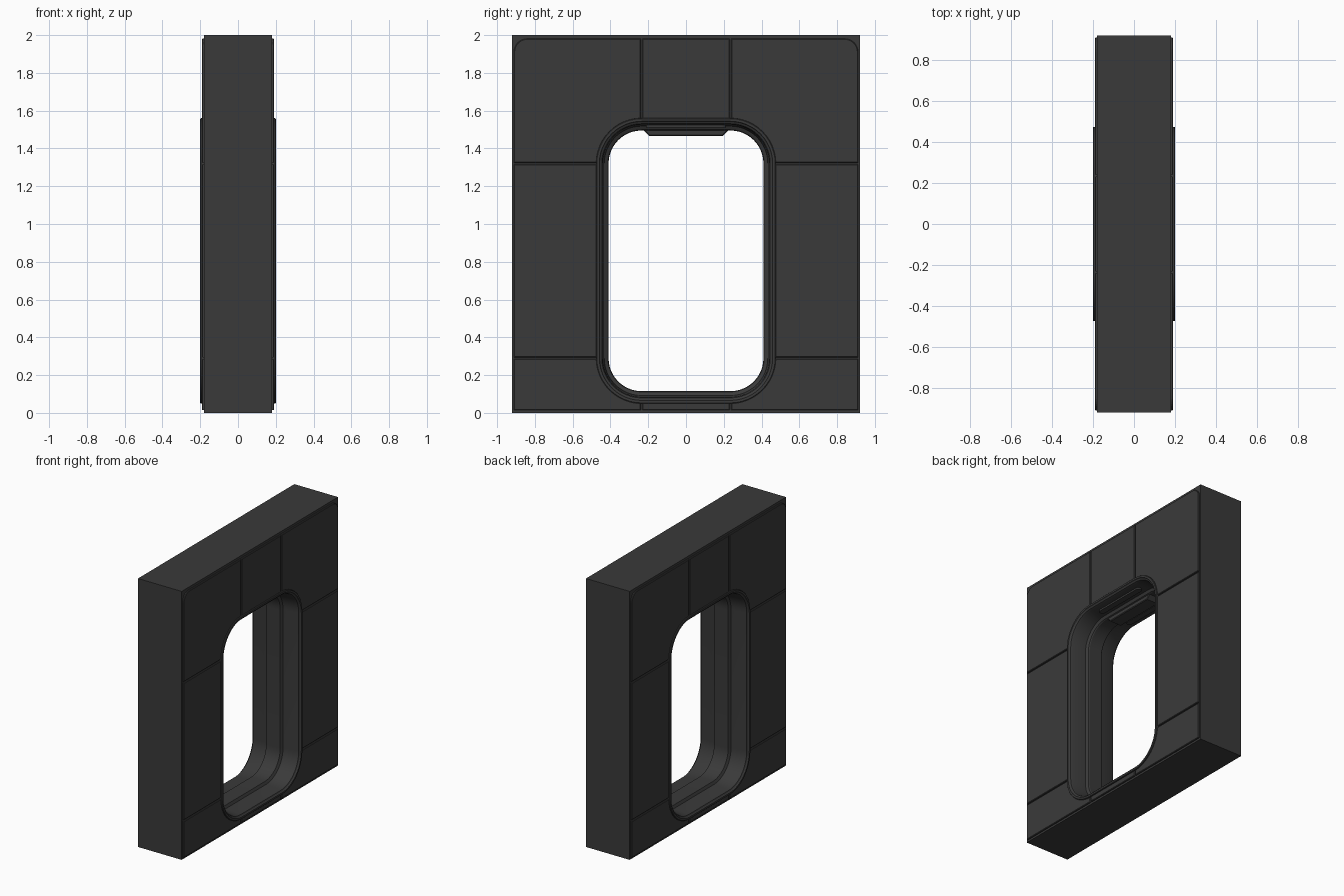
import bpy, bmesh, math

if "Cube" in bpy.data.objects:
    bpy.data.objects.remove(bpy.data.objects["Cube"])

mat = bpy.data.materials.new("dark_metal")
mat.diffuse_color = (0.042, 0.042, 0.042, 1)
mat.use_nodes = True
mat.node_tree.nodes["Principled BSDF"].inputs["Base Color"].default_value = mat.diffuse_color

CY, ZT, ZB, R = 0.235, 1.32, 0.29, 0.24   # corner arc centres and outer frame radius
N = 12                                    # segments per corner


def arc(cy, cz, r, a0, a1, n=N):
    return [(cy + r * math.cos(math.radians(a0 + (a1 - a0) * i / n)),
             cz + r * math.sin(math.radians(a0 + (a1 - a0) * i / n))) for i in range(n + 1)]


def opening(r):
    return (arc(CY, ZT, r, 0, 90) + arc(-CY, ZT, r, 90, 180)
            + arc(-CY, ZB, r, 180, 270) + arc(CY, ZB, r, 270, 360))


def finish(bm, name, mirror=(False, False), smooth=False):
    bmesh.ops.recalc_face_normals(bm, faces=bm.faces)
    me = bpy.data.meshes.new(name)
    bm.to_mesh(me)
    bm.free()
    me.materials.append(mat)
    ob = bpy.data.objects.new(name, me)
    bpy.context.collection.objects.link(ob)
    if any(mirror):
        m = ob.modifiers.new("Mirror", 'MIRROR')
        m.use_axis = (mirror[0], mirror[1], False)
        m.use_mirror_merge = False
    if smooth:
        bpy.context.view_layer.objects.active = ob
        ob.select_set(True)
        bpy.ops.object.shade_smooth_by_angle(angle=math.radians(25))
        ob.select_set(False)
    return ob


def prism(name, pts, x0, x1, bevel=0.0, mirror=(False, False), both_ends=False):
    bm = bmesh.new()
    f = bm.faces.new([bm.verts.new((x0, y, z)) for y, z in pts])
    ext = bmesh.ops.extrude_face_region(bm, geom=[f], use_keep_orig=True)["geom"]
    bmesh.ops.translate(bm, vec=(x1 - x0, 0, 0),
                        verts=[v for v in ext if isinstance(v, bmesh.types.BMVert)])
    if bevel:
        ends = (x0, x1) if both_ends else (x1,)
        edges = [e for e in bm.edges
                 if any(all(abs(v.co.x - x) < 1e-5 for v in e.verts) for x in ends)]
        bmesh.ops.bevel(bm, geom=edges, offset=bevel, segments=1, affect='EDGES')
    return finish(bm, name, mirror)


# Wall slab with rounded doorway
bm = bmesh.new()
edges = []
for loop in ([(-0.92, 0), (0.92, 0), (0.92, 2), (-0.92, 2)], opening(R - 0.02)):
    vs = [bm.verts.new((-0.18, y, z)) for y, z in loop]
    edges += [bm.edges.new((vs[i], vs[(i + 1) % len(vs)])) for i in range(len(vs))]
bmesh.ops.triangle_fill(bm, edges=edges, use_beauty=True, use_dissolve=False)
ext = bmesh.ops.extrude_face_region(bm, geom=bm.faces[:], use_keep_orig=True)["geom"]
bmesh.ops.translate(bm, vec=(0.36, 0, 0),
                    verts=[v for v in ext if isinstance(v, bmesh.types.BMVert)])
finish(bm, "wall_slab")

# Door frame: profile (inset, x) swept round the opening
half = [(0, 0.178), (0, 0.197), (0.003, 0.2), (0.016, 0.2), (0.02, 0.193),
        (0.029, 0.188), (0.034, 0.175), (0.042, 0.068), (0.061, 0.058), (0.065, 0.05)]
profile = half + [(d, -x) for d, x in reversed(half)]
bm = bmesh.new()
rings = [[bm.verts.new((x, y, z)) for y, z in opening(R - d)] for d, x in profile]
for a, b in zip(rings, rings[1:]):
    for i in range(len(a)):
        j = (i + 1) % len(a)
        bm.faces.new((a[i], a[j], b[j], b[i]))
finish(bm, "door_frame", smooth=True)

# Cladding panels, separated by narrow seams
G, X0, X1, BV = 0.004, 0.175, 0.191, 0.004
YO, TOP, BOT = 0.911, 1.981, 0.014
RI = R - 0.003


def corner_arc(cz, sign):
    pts = arc(CY, cz, RI, 0, 90 * sign)
    pts[0] = (CY + RI, cz + sign * G)
    pts[-1] = (CY + G, cz + sign * RI)
    return pts


prism("upper_corner_panel",
      corner_arc(ZT, 1) + [(CY + G, TOP)] + arc(YO - 0.07, TOP - 0.07, 0.07, 90, 0, 8)
      + [(YO, ZT + G)], X0, X1, BV, (True, True))
prism("lower_corner_panel",
      corner_arc(ZB, -1) + [(CY + G, BOT), (YO, BOT), (YO, ZB - G)],
      X0, X1, BV, (True, True))
prism("side_panel", [(CY + RI, ZB + G), (YO, ZB + G), (YO, ZT - G), (CY + RI, ZT - G)],
      X0, X1, BV, (True, True))
prism("lintel_panel", [(-CY + G, ZT + RI), (CY - G, ZT + RI), (CY - G, TOP), (-CY + G, TOP)],
      X0, X1, BV, (True, False))
prism("threshold_panel", [(-CY + G, BOT), (CY - G, BOT), (CY - G, ZB - RI), (-CY + G, ZB - RI)],
      X0, X1, BV, (True, False))

# Housing under the lintel
prism("lintel_housing", [(-0.225, 1.51), (-0.225, 1.497), (-0.195, 1.467),
                         (0.195, 1.467), (0.225, 1.497), (0.225, 1.51)],
      -0.05, 0.05, 0.005, both_ends=True)

# Long rounded lamps either side of the housing
bm = bmesh.new()
outline = ([(0.12 + x, y) for x, y in arc(0, 0.19, 0.022, 0, 180, 8)]
           + [(0.12 + x, y) for x, y in arc(0, -0.19, 0.022, 180, 360, 8)])
lo = bm.faces.new([bm.verts.new((x, y, 1.511)) for x, y in outline])
ext = bmesh.ops.extrude_face_region(bm, geom=[lo], use_keep_orig=True)["geom"]
bmesh.ops.translate(bm, vec=(0, 0, 0.02),
                    verts=[v for v in ext if isinstance(v, bmesh.types.BMVert)])
finish(bm, "lintel_lamp", (True, False))
